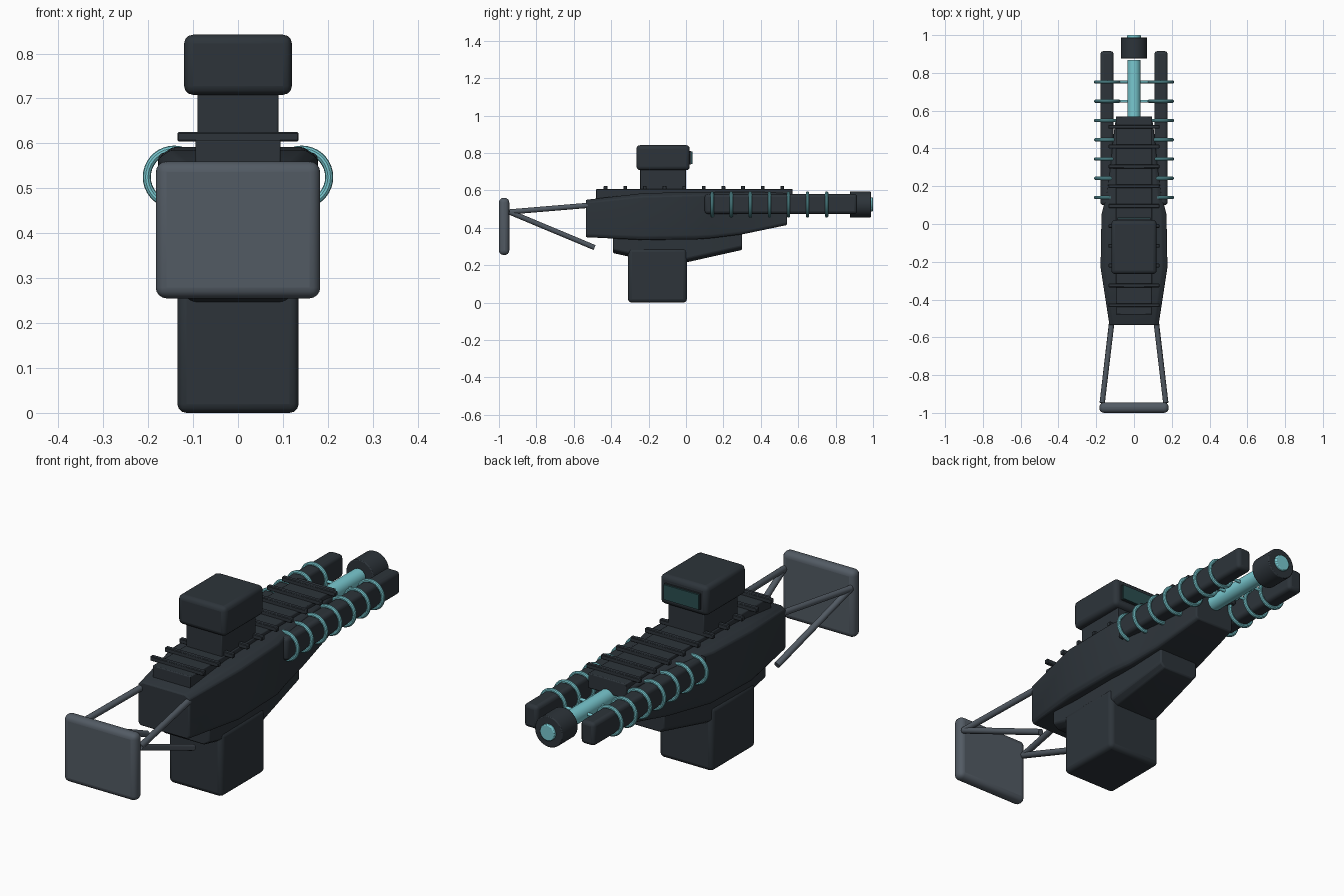
import bpy, bmesh, math
from mathutils import Vector

if "Cube" in bpy.data.objects:
    bpy.data.objects.remove(bpy.data.objects["Cube"])


def material(name, rgb):
    m = bpy.data.materials.new(name)
    m.diffuse_color = (*rgb, 1)
    m.use_nodes = True
    m.node_tree.nodes["Principled BSDF"].inputs["Base Color"].default_value = m.diffuse_color
    return m


DARK = material("dark gunmetal", (0.026, 0.034, 0.042))
GREY = material("steel grey", (0.085, 0.104, 0.127))
CYAN = material("pale cyan", (0.19, 0.58, 0.63))
TEAL = material("dark teal", (0.023, 0.076, 0.080))


def finish(obj, name, mat, bevel=0.0, segments=3):
    obj.name = name
    obj.data.materials.append(mat)
    if bevel:
        mod = obj.modifiers.new("bevel", 'BEVEL')
        mod.width, mod.segments = bevel, segments
        mod.limit_method = 'ANGLE'
    bpy.ops.object.select_all(action='DESELECT')
    obj.select_set(True)
    bpy.context.view_layer.objects.active = obj
    bpy.ops.object.shade_smooth_by_angle(angle=math.radians(35))
    return obj


def box(name, lo, hi, mat, bevel=0.0, segments=3):
    lo, hi = Vector(lo), Vector(hi)
    bpy.ops.mesh.primitive_cube_add(size=1, location=(lo + hi) / 2)
    obj = bpy.context.object
    for v in obj.data.vertices:
        v.co = Vector(a * b for a, b in zip(v.co, hi - lo))
    return finish(obj, name, mat, bevel, segments)


def rod(name, a, b, radius, mat, sides=24, bevel=0.0):
    a, b = Vector(a), Vector(b)
    bpy.ops.mesh.primitive_cylinder_add(vertices=sides, radius=radius,
                                        depth=(b - a).length, location=(a + b) / 2)
    obj = bpy.context.object
    obj.rotation_euler = (b - a).to_track_quat('Z', 'Y').to_euler()
    return finish(obj, name, mat, bevel, 2)


def loft(name, sections, mat, bevel):
    """Sections are (y, half width, bottom half width, bottom z, top z, chamfer)."""
    bm = bmesh.new()
    rings = []
    for y, w, wb, zb, zt, c in sections:
        pts = [(wb, zb), (w, zb + c), (w, zt - c), (w - c * 1.5, zt)]
        pts += [(-x, z) for x, z in reversed(pts)]
        rings.append([bm.verts.new((x, y, z)) for x, z in pts])
    for r0, r1 in zip(rings, rings[1:]):
        for i in range(len(r0)):
            j = (i + 1) % len(r0)
            bm.faces.new((r0[i], r0[j], r1[j], r1[i]))
    bm.faces.new(rings[0])
    bm.faces.new(rings[-1])
    bmesh.ops.recalc_face_normals(bm, faces=bm.faces[:])
    mesh = bpy.data.meshes.new(name)
    bm.to_mesh(mesh)
    bm.free()
    obj = bpy.data.objects.new(name, mesh)
    bpy.context.collection.objects.link(obj)
    return finish(obj, name, mat, bevel, 2)


# Main hull and the narrower lower housing
loft("body", [(-0.535, 0.13, 0.12, 0.35, 0.55, 0.015),
              (-0.23, 0.177, 0.165, 0.335, 0.585, 0.018),
              (0.05, 0.172, 0.16, 0.338, 0.592, 0.018),
              (0.14, 0.15, 0.14, 0.345, 0.592, 0.015),
              (0.30, 0.127, 0.118, 0.365, 0.592, 0.012),
              (0.54, 0.10, 0.09, 0.415, 0.590, 0.01)], DARK, 0.006)
loft("lower_housing", [(-0.39, 0.13, 0.10, 0.265, 0.40, 0.02),
                       (-0.30, 0.13, 0.10, 0.245, 0.40, 0.02),
                       (0.00, 0.128, 0.10, 0.215, 0.40, 0.02),
                       (0.30, 0.10, 0.08, 0.282, 0.40, 0.02)], DARK, 0.006)

# Magazine box
box("magazine", (-0.135, -0.31, 0), (0.135, 0.005, 0.29), DARK, 0.02)

# Top rail with cross bars
box("top_rail", (-0.095, -0.48, 0.54), (0.095, 0.57, 0.608), DARK, 0.004, 2)
for i in range(10):
    y = -0.43 + 0.105 * i
    box("rail_bar", (-0.135, y - 0.01, 0.604), (0.135, y + 0.01, 0.625), DARK, 0.003, 1)

# Sight
box("sight_mount", (-0.09, -0.245, 0.60), (0.09, 0.0, 0.72), DARK, 0.004, 2)
box("sight_head", (-0.12, -0.265, 0.708), (0.12, 0.02, 0.842), DARK, 0.02)
box("lens_frame", (-0.09, 0.01, 0.738), (0.09, 0.028, 0.81), DARK)
box("sight_lens", (-0.088, 0.027, 0.740), (0.088, 0.035, 0.808), TEAL)

# Barrel, muzzle and glowing tip
rod("barrel", (0, 0.45, 0.525), (0, 0.868, 0.525), 0.035, CYAN, 32)
rod("muzzle", (0, 0.876, 0.525), (0, 0.988, 0.525), 0.07, DARK, 32, 0.004)
rod("muzzle_tip", (0, 0.95, 0.525), (0, 1.0, 0.525), 0.037, CYAN, 32, 0.004)

# Side guards wrapped in rings
for s in (-1, 1):
    xs = sorted((s * 0.108, s * 0.178))
    box("side_guard", (xs[0], 0.10, 0.475), (xs[1], 0.915, 0.580), DARK, 0.016)
    for i in range(7):
        y = 0.14 + 0.102 * i
        bpy.ops.mesh.primitive_torus_add(
            major_radius=0.061, minor_radius=0.009, major_segments=36, minor_segments=10,
            location=(s * 0.142, y, 0.525), rotation=(math.pi / 2, 0, 0))
        finish(bpy.context.object, "guard_ring", CYAN)
        if i >= 5:
            rod("ring_link", (s * 0.03, y, 0.525), (s * 0.082, y, 0.525), 0.007, CYAN, 12)

# Shoulder plate and its struts
box("shoulder_plate", (-0.183, -1.0, 0.255), (0.183, -0.945, 0.56), GREY, 0.024, 4)
for s in (-1, 1):
    start = (s * 0.168, -0.945, 0.485)
    rod("upper_strut", start, (s * 0.115, -0.50, 0.522), 0.014, GREY, 16)
    rod("lower_strut", start, (s * 0.115, -0.49, 0.295), 0.014, GREY, 16)
